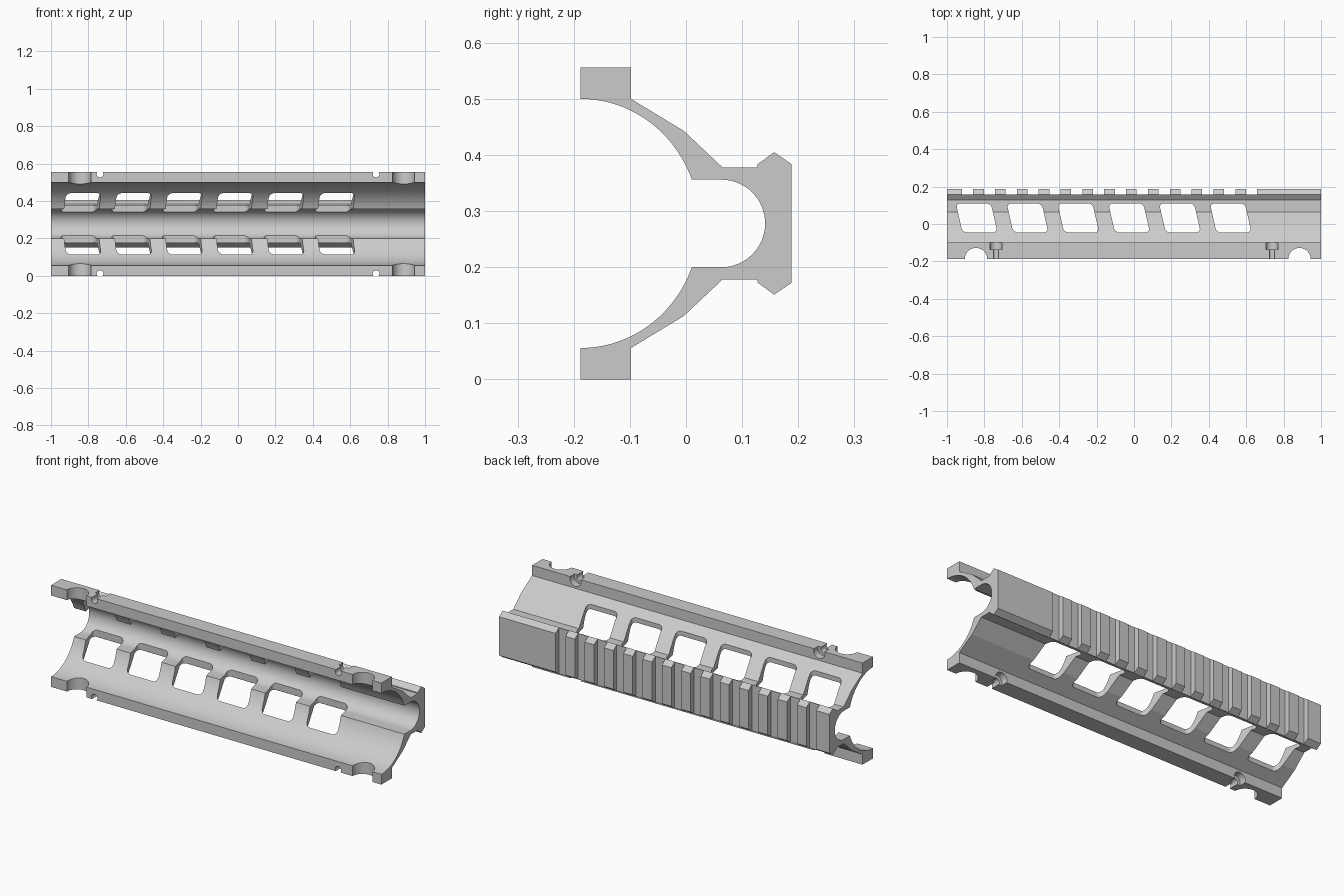
import bpy, bmesh
from math import pi, sin, cos, asin
from mathutils import Vector

if "Cube" in bpy.data.objects:
    bpy.data.objects.remove(bpy.data.objects["Cube"])

MID = 0.278  # height of the mirror plane


def prism(bm, points, sweep):
    """Closed outline swept along a vector; returns its side edges."""
    face = bm.faces.new([bm.verts.new(p) for p in points])
    base = set(face.verts)
    top = bmesh.ops.extrude_face_region(bm, geom=[face], use_keep_orig=True)["geom"]
    moved = [v for v in top if isinstance(v, bmesh.types.BMVert)]
    bmesh.ops.translate(bm, verts=moved, vec=sweep)
    return [e for v in base for e in v.link_edges if e.other_vert(v) in moved]


def circle(center, radius, u, v, steps=48):
    return [Vector(center) + Vector(u) * radius * cos(2 * pi * i / steps)
            + Vector(v) * radius * sin(2 * pi * i / steps) for i in range(steps)]


def finish(bm, name):
    bmesh.ops.recalc_face_normals(bm, faces=bm.faces)
    mesh = bpy.data.meshes.new(name)
    bm.to_mesh(mesh)
    bm.free()
    obj = bpy.data.objects.new(name, mesh)
    bpy.context.collection.objects.link(obj)
    return obj


# Cross-section: upper half as (y, height above mid), outside then inside
outer = [(-0.188, 0.278), (-0.098, 0.278), (-0.098, 0.222), (-0.004, 0.165),
         (0.065, 0.1), (0.127, 0.1), (0.127, 0.105), (0.157, 0.127), (0.188, 0.106)]
end = asin(0.078 / 0.222)
inner = [(0.063 + 0.078 * cos(a), 0.078 * sin(a))
         for a in (pi / 2 * i / 16 for i in range(1, 17))]
inner += [(-0.188 + 0.212 * cos(a), 0.222 * sin(a))
          for a in (end + (pi / 2 - end) * i / 24 for i in range(25))]
lower = [(y, -h) for y, h in reversed(outer)] + [(0.141, 0)]
lower_inner = [(y, -h) for y, h in reversed(inner)]
section = outer + lower[:-1] + lower_inner + lower[-1:] + inner
bm = bmesh.new()
prism(bm, [(-1, y, MID + h) for y, h in section], (2, 0, 0))
handguard = finish(bm, "handguard_half")

# Slanted vent windows with rounded corners
bm = bmesh.new()
edges = []
for i in range(6):
    x = -0.952 + 0.2716 * i
    edges += prism(bm, [(x, 0.11, -0.2), (x + 0.187, 0.11, -0.2),
                        (x + 0.222, -0.045, -0.2), (x + 0.035, -0.045, -0.2)], (0, 0, 1))
bmesh.ops.bevel(bm, geom=edges, offset=0.024, segments=12, profile=0.5, affect='EDGES')
cutters = [finish(bm, "vent_cutter")]

# Cross slots of the accessory rail
bm = bmesh.new()
for i in range(14):
    x = -0.92 + 0.1168 * i
    prism(bm, [(x, 0.159, -0.2), (x + 0.06, 0.159, -0.2),
               (x + 0.06, 0.3, -0.2), (x, 0.3, -0.2)], (0, 0, 1))
cutters.append(finish(bm, "rail_slot_cutter"))

# Half-round pin notches in the flanges
bm = bmesh.new()
for x in (-0.845, 0.885):
    prism(bm, circle((x, -0.188, -0.2), 0.06, (1, 0, 0), (0, 1, 0)), (0, 0, 1))
cutters.append(finish(bm, "pin_notch_cutter"))

# Screw holes and their counterbores, open at the outer flange faces
for name, radius, y0, y1 in (("screw_hole_cutter", 0.018, -0.3, -0.12),
                             ("counterbore_cutter", 0.034, -0.136, -0.09)):
    bm = bmesh.new()
    for x in (-0.738, 0.738):
        for z in (0.0115, 2 * MID - 0.0115):
            prism(bm, circle((x, y0, z), radius, (1, 0, 0), (0, 0, 1)), (0, y1 - y0, 0))
    cutters.append(finish(bm, name))

# Cut everything, then discard the cutters
bpy.ops.object.select_all(action='DESELECT')
bpy.context.view_layer.objects.active = handguard
handguard.select_set(True)
for cutter in cutters:
    cutter.hide_render = True
    mod = handguard.modifiers.new(cutter.name, 'BOOLEAN')
    mod.operation = 'DIFFERENCE'
    mod.solver = 'EXACT'
    mod.object = cutter
    bpy.ops.object.modifier_apply(modifier=mod.name)
    bpy.data.objects.remove(cutter)

# Single grey finish
grey = bpy.data.materials.new("light_grey")
grey.use_nodes = True
color = (0.6, 0.6, 0.6, 1)
grey.diffuse_color = color
grey.node_tree.nodes["Principled BSDF"].inputs["Base Color"].default_value = color
handguard.data.materials.clear()
handguard.data.materials.append(grey)
bpy.ops.object.shade_smooth_by_angle(angle=pi / 18)
